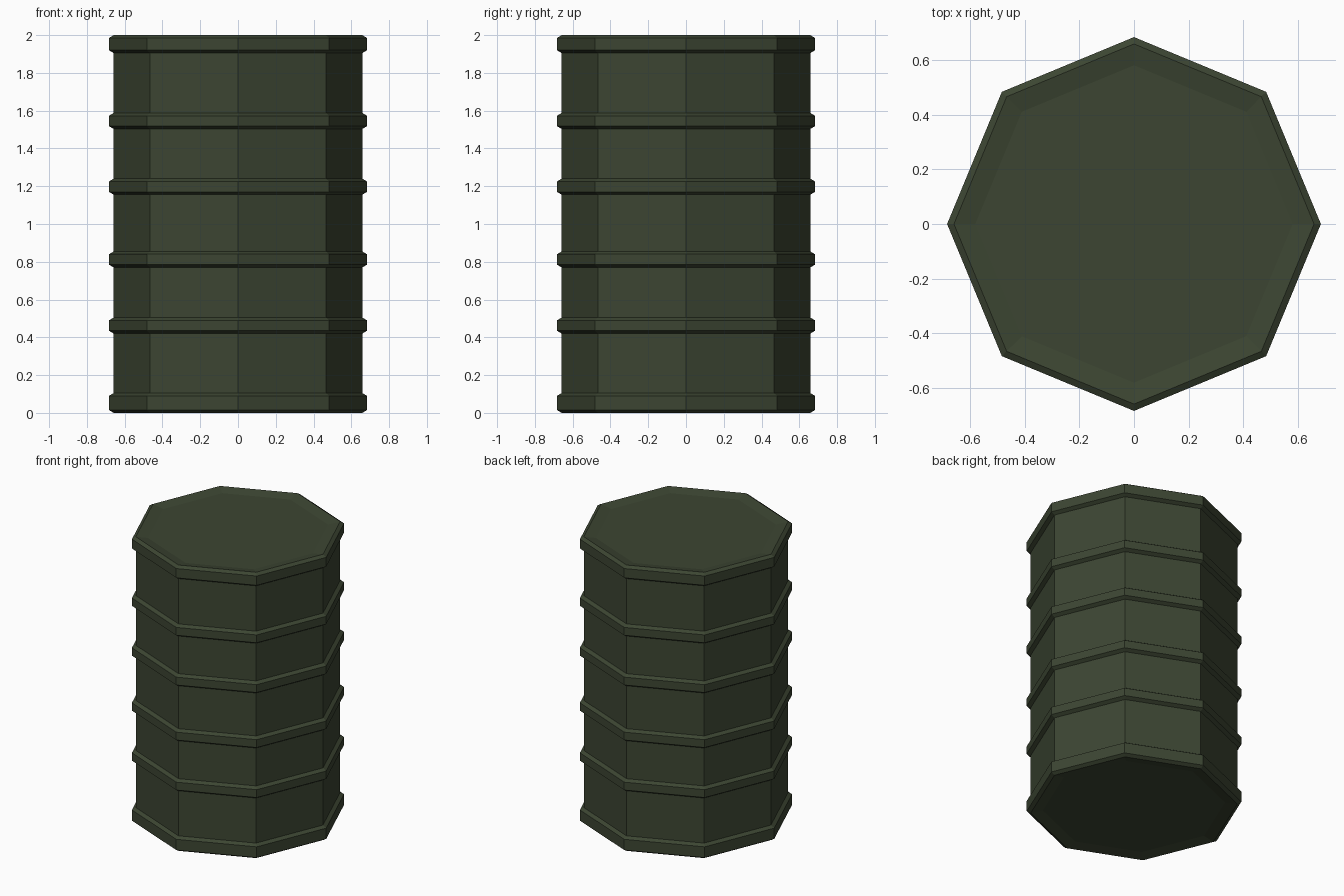
import bpy, bmesh
from math import cos, sin, tau

if "Cube" in bpy.data.objects:
    bpy.data.objects.remove(bpy.data.objects["Cube"])

SIDES = 8
BODY_R, RIB_R = 0.658, 0.683

paint = bpy.data.materials.new("dark_green_paint")
paint.diffuse_color = (0.045, 0.06, 0.032, 1)
paint.use_nodes = True
paint.node_tree.nodes["Principled BSDF"].inputs["Base Color"].default_value = paint.diffuse_color


def lathe(name, profile):
    """Spin an (r, z) profile, bottom to top, into a capped octagonal solid."""
    bm = bmesh.new()
    rings = [[bm.verts.new((r * cos(tau * i / SIDES), r * sin(tau * i / SIDES), z))
              for i in range(SIDES)] for r, z in profile]
    for a, b in zip(rings, rings[1:]):
        for i in range(SIDES):
            j = (i + 1) % SIDES
            bm.faces.new((a[i], a[j], b[j], b[i]))
    bm.faces.new(rings[0][::-1])
    bm.faces.new(rings[-1])
    mesh = bpy.data.meshes.new(name)
    bm.to_mesh(mesh)
    bm.free()
    mesh.materials.append(paint)
    obj = bpy.data.objects.new(name, mesh)
    bpy.context.collection.objects.link(obj)
    return obj


def band(z0, z1):
    """Raised band with chamfered upper and lower edges."""
    c = 0.015
    return [(BODY_R, z0), (RIB_R, z0 + c), (RIB_R, z1 - c), (BODY_R, z1)]


# Shallow dished ends, then rims and ribs stepping up the drum wall
profile = [(0.58, 0.015)]
for z0, z1 in [(0, 0.105), (0.42, 0.505), (0.77, 0.855),
               (1.155, 1.24), (1.503, 1.588), (1.905, 2.0)]:
    profile += band(z0, z1)
profile.append((0.58, 1.985))

lathe("drum_barrel", profile)
